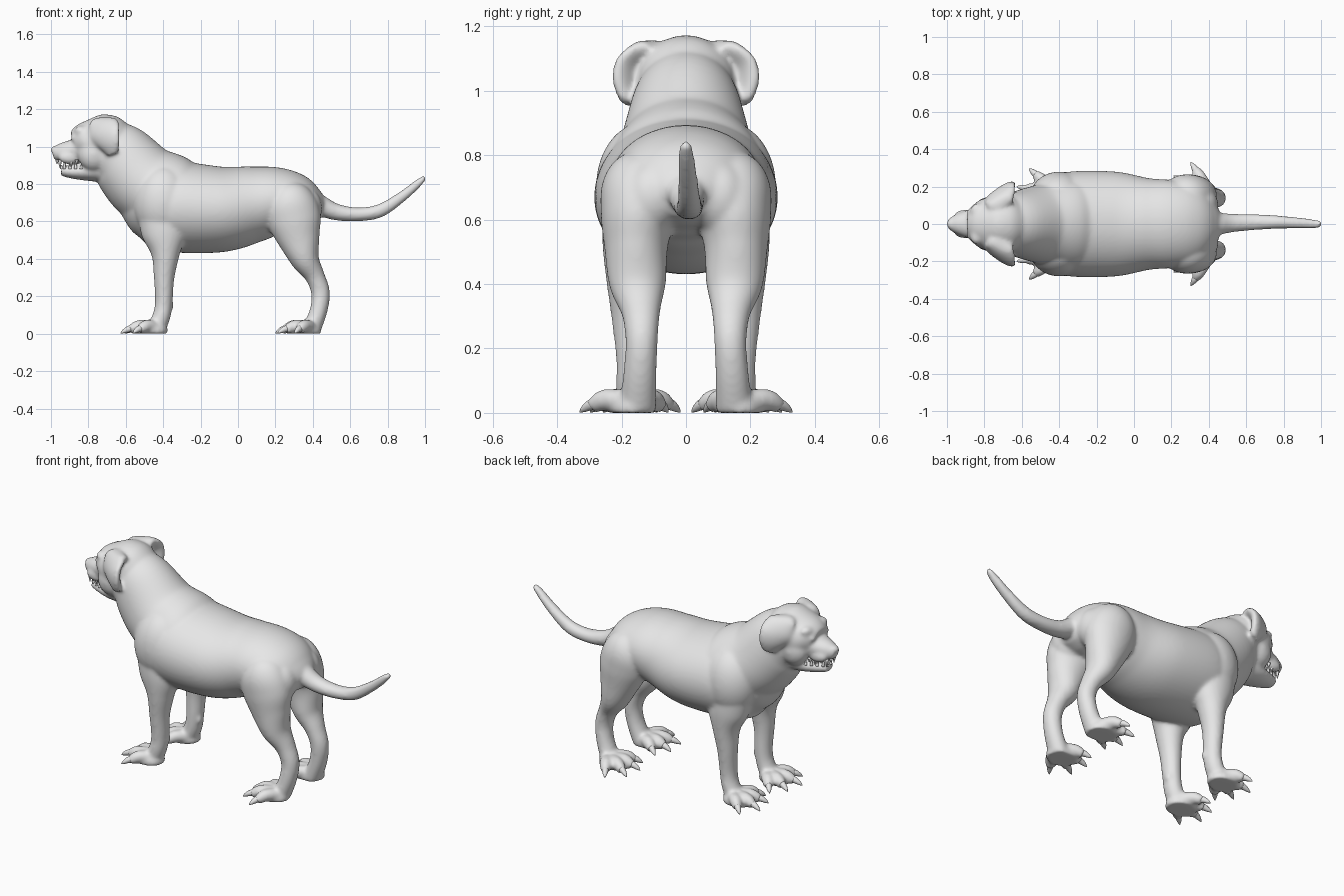
import bpy, bmesh, math
from mathutils import Vector

cube = bpy.data.objects.get("Cube")
if cube:
    bpy.data.objects.remove(cube)

grey = bpy.data.materials.new("light grey")
grey.use_nodes = True
grey.diffuse_color = (0.8, 0.8, 0.8, 1)
grey.node_tree.nodes["Principled BSDF"].inputs["Base Color"].default_value = (0.8, 0.8, 0.8, 1)


def spline(a, b, c, d, t):
    return 0.5 * (2*b + (c - a)*t + (2*a - 5*b + 4*c - d)*t*t + (3*b - a - 3*c + d)*t**3)


def loft(bm, stations, side=(0, 1, 0), flip=1, sides=56, steps=8):
    """Closed tube through (x, y, z, side radius, other radius) stations."""
    n = len(stations)
    rows = []
    for i in range(n - 1):
        quad = [stations[min(max(i + k, 0), n - 1)] for k in (-1, 0, 1, 2)]
        for s in range(steps):
            rows.append([spline(*v, s / steps) for v in zip(*quad)])
    rows.append(list(stations[-1]))
    pts = [Vector(r[:3]) for r in rows]
    rings = []
    for i, r in enumerate(rows):
        tangent = (pts[min(i + 1, len(pts) - 1)] - pts[max(i - 1, 0)]).normalized()
        across = Vector(side)
        across = (across - tangent * across.dot(tangent)).normalized()
        up = tangent.cross(across)
        ring = []
        for k in range(sides):
            a = math.tau * k / sides
            p = pts[i] + across * max(r[3], .002) * math.cos(a) + up * max(r[4], .002) * math.sin(a)
            ring.append(bm.verts.new((p.x, p.y * flip, max(p.z, 0))))
        rings.append(ring)
    for lo, hi in zip(rings, rings[1:]):
        for k in range(sides):
            j = (k + 1) % sides
            bm.faces.new((lo[k], lo[j], hi[j], hi[k]))
    bm.faces.new(rings[0])
    bm.faces.new(rings[-1])


def ball(bm, centre, radii, flip=1):
    vs = bmesh.ops.create_uvsphere(bm, u_segments=40, v_segments=24, radius=1)["verts"]
    for v in vs:
        x, y, z = [c + r * q for c, r, q in zip(centre, radii, v.co)]
        v.co = (x, y * flip, max(z, 0))


def finish(bm, name):
    bmesh.ops.recalc_face_normals(bm, faces=bm.faces)
    mesh = bpy.data.meshes.new(name)
    bm.to_mesh(mesh)
    bm.free()
    mesh.materials.append(grey)
    mesh.shade_smooth()
    ob = bpy.data.objects.new(name, mesh)
    bpy.context.collection.objects.link(ob)
    return ob


# Foot layout: heel x, heel y, splay in degrees; toe angle and reach
FEET = [(-.41, .165, -17), (.41, .16, 0)]
TOES = [(58, .20), (26, .22), (-4, .21), (-32, .195)]


def toes():
    for hx, hy, splay in FEET:
        for angle, reach in TOES:
            a = math.radians(angle + splay)
            yield Vector((hx, hy, 0)), Vector((-math.cos(a), math.sin(a), 0)), reach


body = bmesh.new()

# Torso, neck and head
loft(body, [(-.62, 0, .70, .08, .07), (-.56, 0, .70, .16, .16), (-.46, 0, .70, .235, .235),
            (-.34, 0, .68, .28, .245), (-.10, 0, .665, .28, .23), (.08, 0, .692, .245, .205),
            (.20, 0, .712, .235, .18), (.31, 0, .705, .215, .152), (.40, 0, .68, .15, .102),
            (.45, 0, .665, .08, .058)])
loft(body, [(-.22, 0, .69, .24, .19), (-.36, 0, .735, .25, .222), (-.50, 0, .81, .212, .21),
            (-.63, 0, .945, .172, .183), (-.73, 0, 1.0, .14, .145)])
loft(body, [(-.57, 0, 1.03, .08, .07), (-.65, 0, 1.03, .145, .135), (-.73, 0, 1.02, .15, .15),
            (-.82, 0, 1.015, .13, .115), (-.87, 0, 1.0, .085, .08)])
# Muzzle, nose and lower jaw
loft(body, [(-.79, 0, .985, .115, .08), (-.89, 0, .98, .075, .056),
            (-.95, 0, .967, .052, .048), (-.99, 0, .96, .03, .03)])
ball(body, (-.976, 0, .983), (.026, .031, .023))
loft(body, [(-.70, 0, .885, .10, .08), (-.80, 0, .868, .09, .052),
            (-.89, 0, .866, .06, .036), (-.945, 0, .872, .038, .027)])
# Tail
loft(body, [(.32, 0, .735, .07, .06), (.42, 0, .695, .064, .057), (.52, .005, .652, .05, .045),
            (.64, .01, .638, .043, .037), (.76, .01, .658, .036, .036), (.88, .005, .735, .03, .028),
            (.96, 0, .802, .025, .022), (1, 0, .837, .016, .014)])

for s in (1, -1):
    # Cheek, lip, brow and eyeball
    ball(body, (-.77, .08, .96), (.085, .065, .09), s)
    ball(body, (-.90, .048, .942), (.06, .028, .036), s)
    ball(body, (-.84, .068, 1.085), (.035, .042, .027), s)
    ball(body, (-.872, .062, 1.045), (.022, .024, .02), s)
    # Folded ear hanging against the head, swept back
    loft(body, [(-.72, .07, 1.115, .055, .035), (-.72, .12, 1.12, .078, .035),
                (-.71, .165, 1.075, .09, .03), (-.69, .182, 1.02, .072, .028),
                (-.668, .175, .96, .035, .022)], side=(1, .65, 0), flip=s)
    # Shoulder and front leg
    ball(body, (-.40, .135, .70), (.16, .145, .20), s)
    loft(body, [(-.42, .155, .66, .10, .12), (-.395, .165, .53, .095, .118),
                (-.388, .172, .42, .077, .075), (-.395, .172, .30, .06, .055),
                (-.397, .165, .17, .052, .047), (-.41, .165, .09, .052, .048),
                (-.45, .165, .005, .055, .05)], flip=s)
    ball(body, (-.358, .15, .15), (.016, .02, .025), s)
    # Buttock, haunch and hind leg
    ball(body, (.35, .105, .67), (.10, .095, .115), s)
    loft(body, [(.22, .10, .76, .08, .07), (.27, .135, .70, .122, .135), (.30, .15, .61, .115, .145),
                (.325, .155, .51, .098, .115), (.358, .15, .40, .088, .078),
                (.41, .14, .31, .06, .053), (.441, .138, .22, .05, .05),
                (.43, .143, .12, .052, .047), (.385, .15, .005, .058, .05)], flip=s)
    # Paws with four knuckled toes each
    for hx, hy, splay in FEET:
        ball(body, (hx - .055, hy + .005, .015), (.09, .075, .058), s)
    for heel, way, reach in toes():
        stations = [(.2, .035, .034), (.45, .042, .034), (.62, .036, .032), (.78, .018, .024)]
        loft(body, [(*(heel + way * reach * f + Vector((0, 0, z))), r, r) for f, z, r in stations],
             side=(way.y, -way.x, 0), flip=s, sides=20)

dog = finish(body, "dog_body")
remesh = dog.modifiers.new("fuse parts", 'REMESH')
remesh.mode = 'VOXEL'
remesh.voxel_size = .009
remesh.use_smooth_shade = True
smooth = dog.modifiers.new("soften joins", 'SMOOTH')
smooth.factor = .5
smooth.iterations = 12

# Curved claws
claws = bmesh.new()
for s in (1, -1):
    for heel, way, reach in toes():
        stations = [(.62, .028, .02), (.78, .026, .018), (.92, .013, .011), (1, .002, .002)]
        loft(claws, [(*(heel + way * reach * f + Vector((0, 0, z))), r, r) for f, z, r in stations],
             side=(way.y, -way.x, 0), flip=s, sides=12, steps=5)
finish(claws, "claws")

# Pointed teeth: uppers point down, lowers point up
teeth = bmesh.new()
for s in (1, -1):
    for x, y, length in [(-.955, .016, .022), (-.94, .034, .045), (-.91, .048, .025),
                         (-.88, .06, .036), (-.85, .072, .025)]:
        for z, d in ((.93, -1), (.88, 1)):
            dx = .012 * d
            loft(teeth, [(x + dx, y, z, .009, .009), (x + dx, y * .97, z + d * length * .5, .007, .007),
                         (x + dx, y, z + d * length, .001, .001)], flip=s, sides=8, steps=2)
finish(teeth, "teeth")
